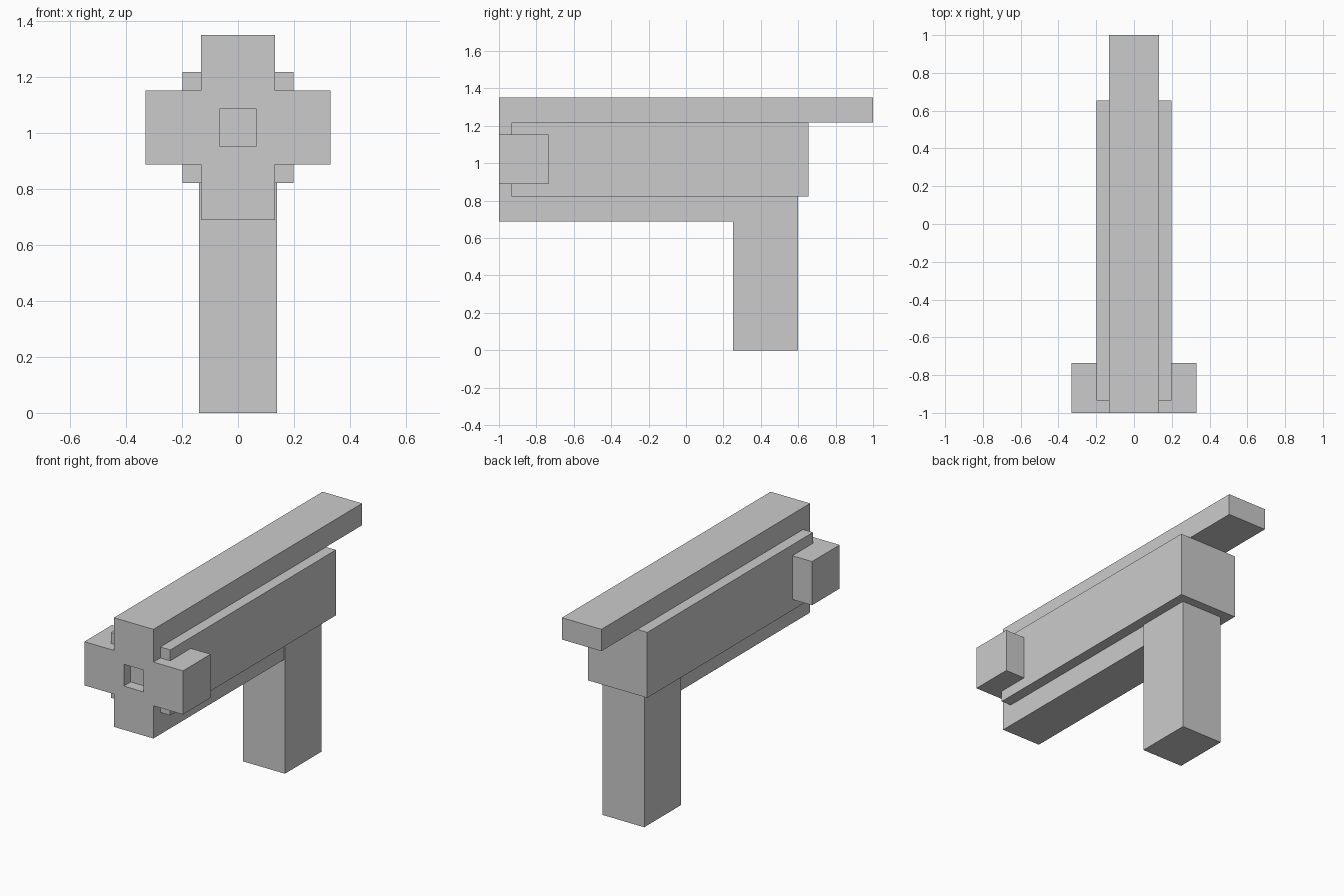
import bpy, bmesh

if "Cube" in bpy.data.objects:
    bpy.data.objects.remove(bpy.data.objects["Cube"])

U = 0.0662       # grid unit shared by the barrel section
ZC = 1.02        # height of the barrel axis
FRONT, LIP = -1.0, -1.0 + U


def extrude_profile(name, points, half_width):
    """Extrude a (y, z) outline symmetrically across x."""
    bm = bmesh.new()
    face = bm.faces.new([bm.verts.new((-half_width, y, z)) for y, z in points])
    new = bmesh.ops.extrude_face_region(bm, geom=[face])["geom"]
    verts = [g for g in new if isinstance(g, bmesh.types.BMVert)]
    bmesh.ops.translate(bm, verts=verts, vec=(2 * half_width, 0, 0))
    bmesh.ops.recalc_face_normals(bm, faces=bm.faces)
    mesh = bpy.data.meshes.new(name)
    bm.to_mesh(mesh)
    bm.free()
    obj = bpy.data.objects.new(name, mesh)
    bpy.context.collection.objects.link(obj)
    return obj


def box(name, half_width, y0, y1, z0, z1):
    return extrude_profile(name, [(y0, z0), (y1, z0), (y1, z1), (y0, z1)], half_width)


# Main body, set back one unit from the front
box("body", 3 * U, LIP, 0.655, ZC - 3 * U, ZC + 3 * U)

# Upper and lower rails, each with a front lip reaching to the crossbar
for name, side, back in (("top_rail", 1, 1.0), ("lower_rail", -1, 0.25)):
    outer, inner, lip = (ZC + side * k * U for k in (5, 3, 2))
    extrude_profile(name, [(FRONT, outer), (back, outer), (back, inner),
                           (LIP, inner), (LIP, lip), (FRONT, lip)], 2 * U)

# Front crossbar with a shallow square socket
crossbar = box("front_crossbar", 5 * U, FRONT, FRONT + 4 * U, ZC - 2 * U, ZC + 2 * U)
cutter = box("socket_cutter", U, FRONT - 0.1, LIP, ZC - U, ZC + U)
cutter.hide_render = True
cutter.hide_set(True)
mod = crossbar.modifiers.new("socket", "BOOLEAN")
mod.operation = "DIFFERENCE"
mod.solver = "EXACT"
mod.object = cutter
bpy.context.view_layer.objects.active = crossbar
bpy.ops.object.modifier_apply(modifier=mod.name)
bpy.data.objects.remove(cutter)

# The body would otherwise sit flush with the socket floor: clear its front slightly
body = bpy.data.objects["body"]
for v in body.data.vertices:
    if v.co.y < LIP + 0.001:
        v.co.y += 0.0005

# Grip
box("grip", 0.14, 0.25, 0.6, 0.0, ZC - 3 * U)
